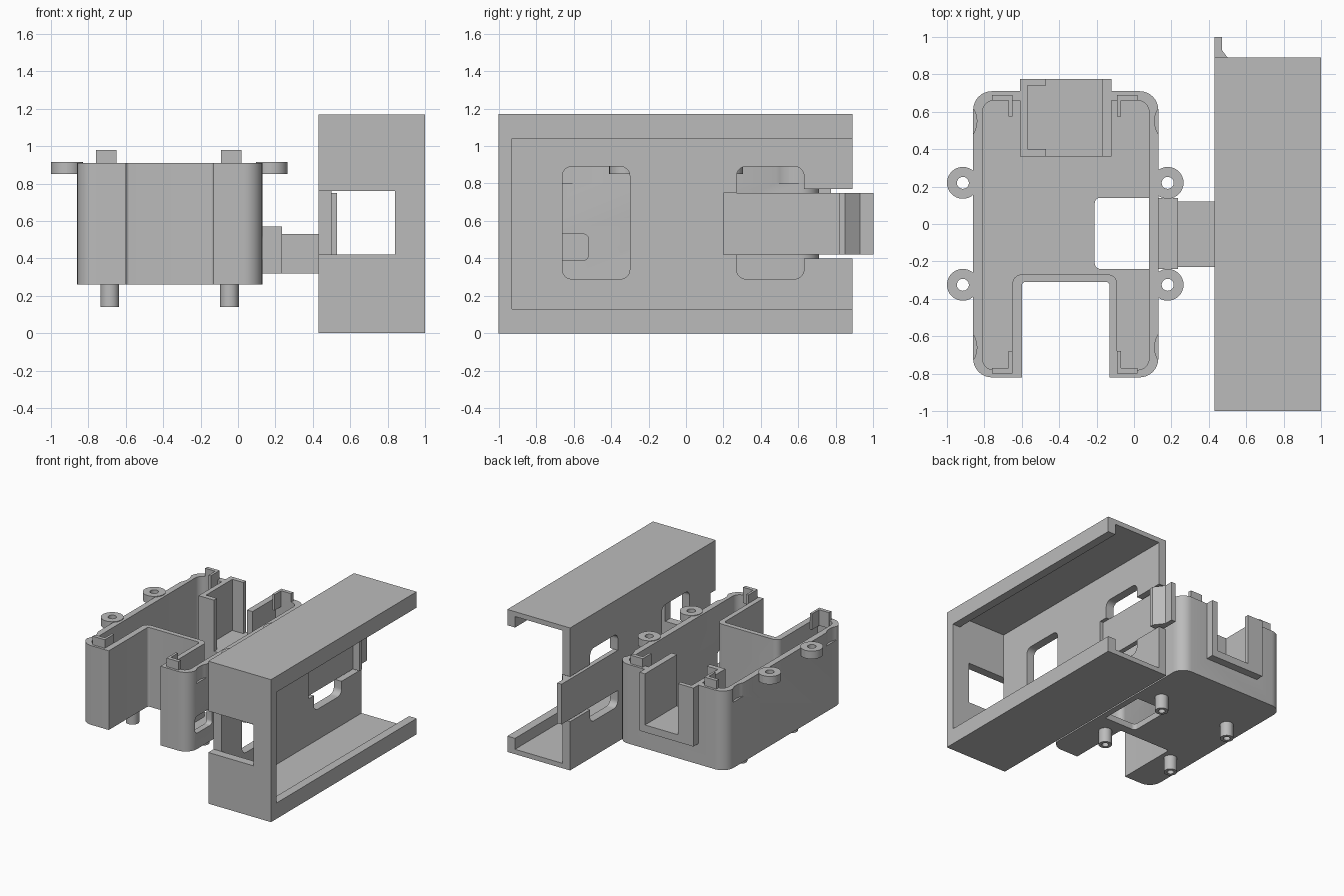
import bpy, bmesh, math
from mathutils import Vector

if "Cube" in bpy.data.objects:
    bpy.data.objects.remove(bpy.data.objects["Cube"])

grey = bpy.data.materials.new("plain grey")
grey.diffuse_color = (0.5, 0.5, 0.5, 1)
grey.use_nodes = True
grey.node_tree.nodes["Principled BSDF"].inputs["Base Color"].default_value = grey.diffuse_color


def outline(corners, seg=8):
    """2D outline from (u, v, radius) corners, rounding each by its radius."""
    out, n = [], len(corners)
    for i, (u, v, r) in enumerate(corners):
        p = Vector((u, v))
        if r == 0:
            out.append(p)
            continue
        a = (Vector(corners[i - 1][:2]) - p).normalized()
        b = (Vector(corners[(i + 1) % n][:2]) - p).normalized()
        c = p + (a + b) * r
        for k in range(seg + 1):
            t = k / seg * math.pi / 2
            out.append(c - b * r * math.cos(t) - a * r * math.sin(t))
    return out


def prism(name, corners, lo, hi, axis="z"):
    """Extrude an outline along z (xy outline) or x (yz outline)."""
    put = (lambda p, w: (p.x, p.y, w)) if axis == "z" else (lambda p, w: (w, p.x, p.y))
    bm = bmesh.new()
    pts = outline(corners)
    face = bm.faces.new([bm.verts.new(put(p, lo)) for p in pts])
    top = bmesh.ops.extrude_face_region(bm, geom=[face])["geom"]
    shift = Vector(put(Vector((0, 0)), hi - lo))
    bmesh.ops.translate(bm, vec=shift, verts=[g for g in top if isinstance(g, bmesh.types.BMVert)])
    bmesh.ops.recalc_face_normals(bm, faces=bm.faces)
    return finish(name, bm)


def finish(name, bm):
    me = bpy.data.meshes.new(name)
    bm.to_mesh(me)
    bm.free()
    me.materials.append(grey)
    ob = bpy.data.objects.new(name, me)
    bpy.context.collection.objects.link(ob)
    return ob


def rect(u0, u1, v0, v1, r=0):
    return [(u0, v0, r), (u1, v0, r), (u1, v1, r), (u0, v1, r)]


def box(name, x0, x1, y0, y1, z0, z1):
    return prism(name, rect(x0, x1, y0, y1), z0, z1)


def cyl(name, x, y, r, z0, z1):
    return prism(name, rect(x - r, x + r, y - r, y + r, r * 0.9999), z0, z1)


def activate(ob):
    bpy.ops.object.select_all(action="DESELECT")
    ob.select_set(True)
    bpy.context.view_layer.objects.active = ob


def combine(ob, others, op="DIFFERENCE"):
    activate(ob)
    for c in others:
        m = ob.modifiers.new("bool", "BOOLEAN")
        m.operation, m.solver, m.object = op, "EXACT", c
        bpy.ops.object.modifier_apply(modifier=m.name)
        bpy.data.objects.remove(c)
    return ob


# Sleeve: box open at the outer side and back, with lips along the opening
sleeve = box("sleeve", 0.43, 1.0, -1.0, 0.89, 0, 1.17)
combine(sleeve, [
    box("cut", 0.50, 0.93, -0.93, 1.2, 0.04, 1.13),
    box("cut", 0.90, 1.2, -0.93, 1.2, 0.13, 1.04),
    prism("cut", rect(-0.66, -0.30, 0.29, 0.89, 0.05), 0.3, 0.6, "x"),
    prism("cut", rect(0.27, 0.63, 0.29, 0.89, 0.05), 0.3, 0.6, "x"),
    box("cut", 0.3, 0.84, -1.1, -0.93, 0.42, 0.76),
    box("cut", 0.47, 0.6, 0.20, 0.5, 0.42, 0.75),
    box("cut", 0.3, 0.6, 0.45, 1.1, 0.40, 0.77),
])

# Springy latch arm with its hook
prism("latch_arm", [(0.43, 0.19, 0), (0.47, 0.19, 0), (0.47, 0.82, 0), (0.53, 0.82, 0),
                    (0.53, 0.85, 0), (0.47, 0.93, 0), (0.47, 1.0, 0), (0.43, 1.0, 0)], 0.42, 0.75)

# Housing: U-shaped tray with a thin wall all round
housing = prism("housing", [(-0.86, -0.82, 0.1), (-0.60, -0.82, 0), (-0.60, -0.31, 0.02),
                            (-0.13, -0.31, 0.02), (-0.13, -0.82, 0), (0.13, -0.82, 0.1),
                            (0.13, 0.71, 0.1), (-0.86, 0.71, 0.1)], 0.26, 0.91)
combine(housing, [
    prism("cut", [(-0.81, -0.78, 0.06), (-0.65, -0.78, 0), (-0.65, -0.27, 0.05),
                  (-0.09, -0.27, 0.05), (-0.09, -0.78, 0), (0.08, -0.78, 0.06),
                  (0.08, 0.66, 0.06), (-0.81, 0.66, 0.06)], 0.31, 1.0)])

# Cradle at the back of the tray, with a frame standing proud of the wall
combine(housing, [box("cradle", -0.61, -0.12, 0.36, 0.68, 0.28, 0.91),
                  box("frame", -0.61, -0.12, 0.62, 0.775, 0.43, 0.91)], "UNION")
cuts = [box("cut", -0.57, -0.17, 0.40, 0.74, 0.49, 1.0),
        box("cut", -0.47, -0.17, 0.30, 0.85, 0.49, 1.0),
        # floor opening and side port
        prism("cut", [(-0.21, -0.24, 0.03), (0.08, -0.24, 0), (0.08, 0.14, 0),
                      (-0.21, 0.14, 0.03)], 0.2, 0.34),
        prism("cut", rect(-0.74, -0.52, 0.39, 0.53, 0.03), 0.05, 0.2, "x")]
# Finger dimples on both long sides
for y in (-0.66, 0.55):
    cuts += [cyl("cut", 0.24, y, 0.13, 0.80, 1.0), cyl("cut", -0.97, y, 0.13, 0.80, 1.0)]
combine(housing, cuts)

# Screw lugs on the sides
for x in (-0.915, 0.18):
    for y in (-0.325, 0.22):
        combine(cyl("screw_lug", x, y, 0.085, 0.85, 0.915), [cyl("cut", x, y, 0.032, 0.8, 1.0)])

# Hollow pegs under the floor
for x in (-0.685, -0.045):
    for y in (-0.39, 0.27):
        combine(cyl("peg", x, y, 0.05, 0.14, 0.27), [cyl("cut", x, y, 0.026, 0.1, 0.24)])

# L-shaped clips on the rim, mirrored left to right
for s in (-1, 1):
    def mx(a, b):
        return sorted((-0.37 + s * a, -0.37 + s * b))
    for wall, inner in ((-0.80, -0.68), (0.69, 0.575)):
        d = 0.03 if inner > wall else -0.03
        box("rim_clip", *mx(0.28, 0.39), *sorted((wall, wall + d)), 0.85, 0.98)
        box("rim_clip_leg", *mx(0.28, 0.30), *sorted((wall + d, inner)), 0.85, 0.98)

# Bridge joining tray and sleeve
box("bridge_base", 0.12, 0.235, -0.24, 0.14, 0.32, 0.57)
box("bridge", 0.23, 0.44, -0.23, 0.12, 0.32, 0.53)

for ob in list(bpy.context.scene.objects):
    activate(ob)
    bpy.ops.object.shade_smooth_by_angle(angle=math.radians(30))
